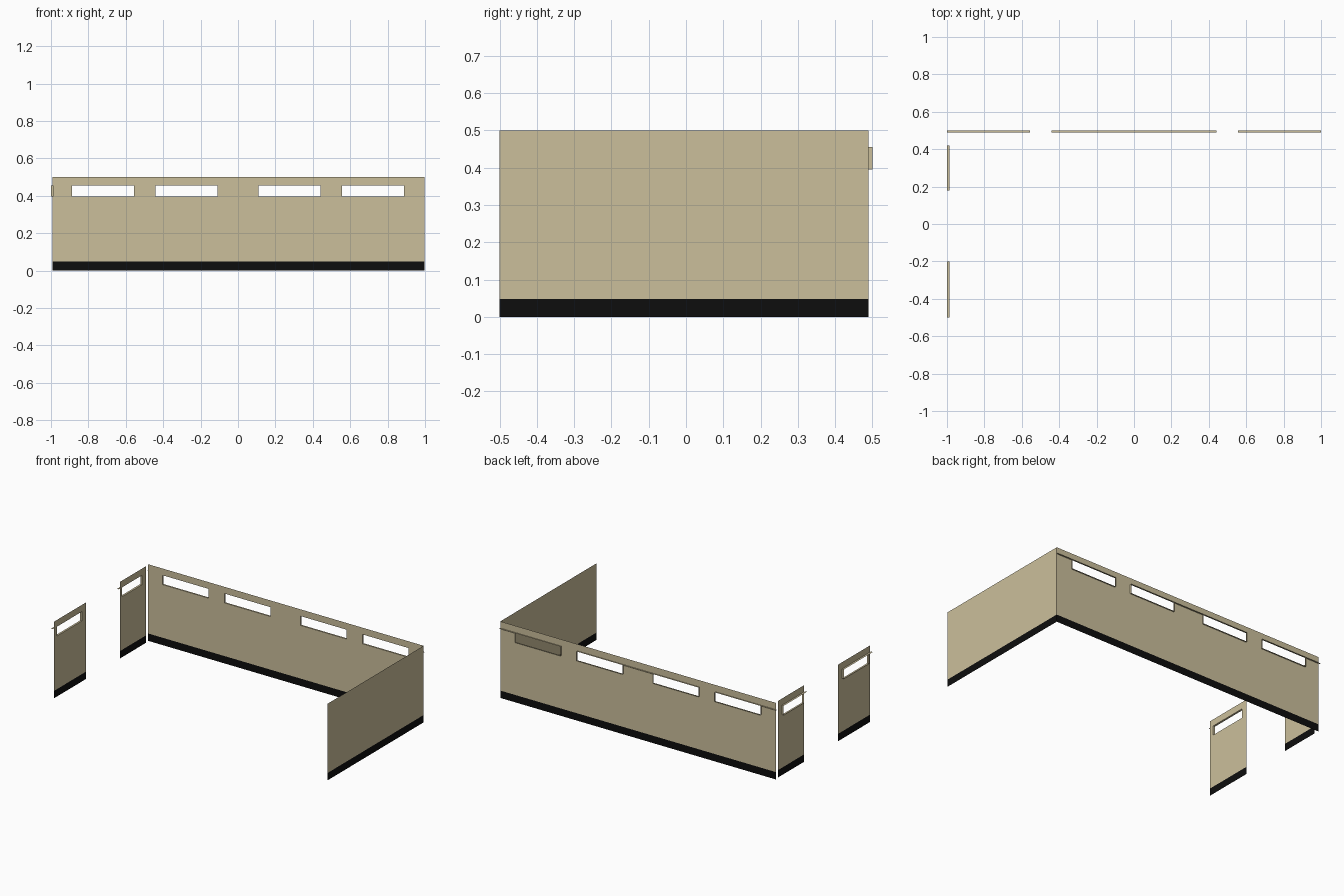
import bpy, bmesh

if "Cube" in bpy.data.objects:
    bpy.data.objects.remove(bpy.data.objects["Cube"])

def material(name, rgb):
    m = bpy.data.materials.new(name)
    m.diffuse_color = (*rgb, 1)
    m.use_nodes = True
    m.node_tree.nodes["Principled BSDF"].inputs["Base Color"].default_value = m.diffuse_color
    return m

BEIGE = material("beige_wall", (0.60, 0.52, 0.33))
BLACK = material("black_skirting", (0.004, 0.004, 0.004))
BASE, TOP = 0.048, 0.5          # skirting height, wall height
WZ0, WZ1 = 0.395, 0.456         # window sill and head heights

def finish(bm, name):
    bmesh.ops.remove_doubles(bm, verts=bm.verts, dist=1e-5)
    me = bpy.data.meshes.new(name)
    bm.to_mesh(me)
    bm.free()
    me.materials.append(BEIGE)
    me.materials.append(BLACK)
    for p in me.polygons:       # skirting is the lowest band
        p.material_index = 1 if p.center.z < BASE else 0
    bpy.context.collection.objects.link(bpy.data.objects.new(name, me))

def wall(name, place, u0, u1, windows=()):
    """Thin wall sheet as a grid, leaving out the window cells."""
    bm = bmesh.new()
    us = sorted({u0, u1, *[e for w in windows for e in w]})
    zs = [0, BASE, WZ0, WZ1, TOP] if windows else [0, BASE, TOP]
    for a, b in zip(us, us[1:]):
        for c, d in zip(zs, zs[1:]):
            if (a, b) in windows and c == WZ0:
                continue
            bm.faces.new([bm.verts.new(place(u, 0, z))
                          for u, z in ((a, c), (b, c), (b, d), (a, d))])
    finish(bm, name)

def frame(name, place, a, b, depth, head0, head1):
    """Window reveal projecting outward, with a longer strip at the head."""
    bm = bmesh.new()
    for p, q in (((a, WZ0), (b, WZ0)), ((a, WZ0), (a, WZ1)),
                 ((b, WZ0), (b, WZ1)), ((head0, WZ1), (head1, WZ1))):
        bm.faces.new([bm.verts.new(place(u, o, z)) for (u, z), o in
                      ((p, 0), (q, 0), (q, depth), (p, depth))])
    finish(bm, name)

back = lambda u, out, z: (u, 0.49 + out, z)
left = lambda u, out, z: (-0.987 - out, u, z)
right = lambda u, out, z: (0.998 + out, u, z)

# Back wall with four windows, mirrored about the centre
half = [((0.11, 0.44), (0.0, 0.44)), ((0.557, 0.887), (0.557, 1.0))]
windows = [w for w, _ in half] + [(-w[1], -w[0]) for w, _ in half]
wall("back_wall", back, -0.992, 0.998, windows)
for i, ((a, b), (h0, h1)) in enumerate(half):
    frame(f"back_window_frame_right_{i}", back, a, b, 0.01, h0, h1)
    frame(f"back_window_frame_left_{i}", back, -b, -a, 0.01, -h1, -h0)

# Plain right wall
wall("right_wall", right, -0.5, 0.49)

# Two separate left wall pieces: ends, window, head strip
for name, ends, win, head in (
        ("left_wall_front", (-0.49, -0.16), (-0.46, -0.2), (-0.5, -0.2)),
        ("left_wall_rear", (0.19, 0.46), (0.212, 0.42), (0.18, 0.42))):
    wall(name, left, *ends, [win])
    frame(name + "_window_frame", left, *win, 0.013, *head)
